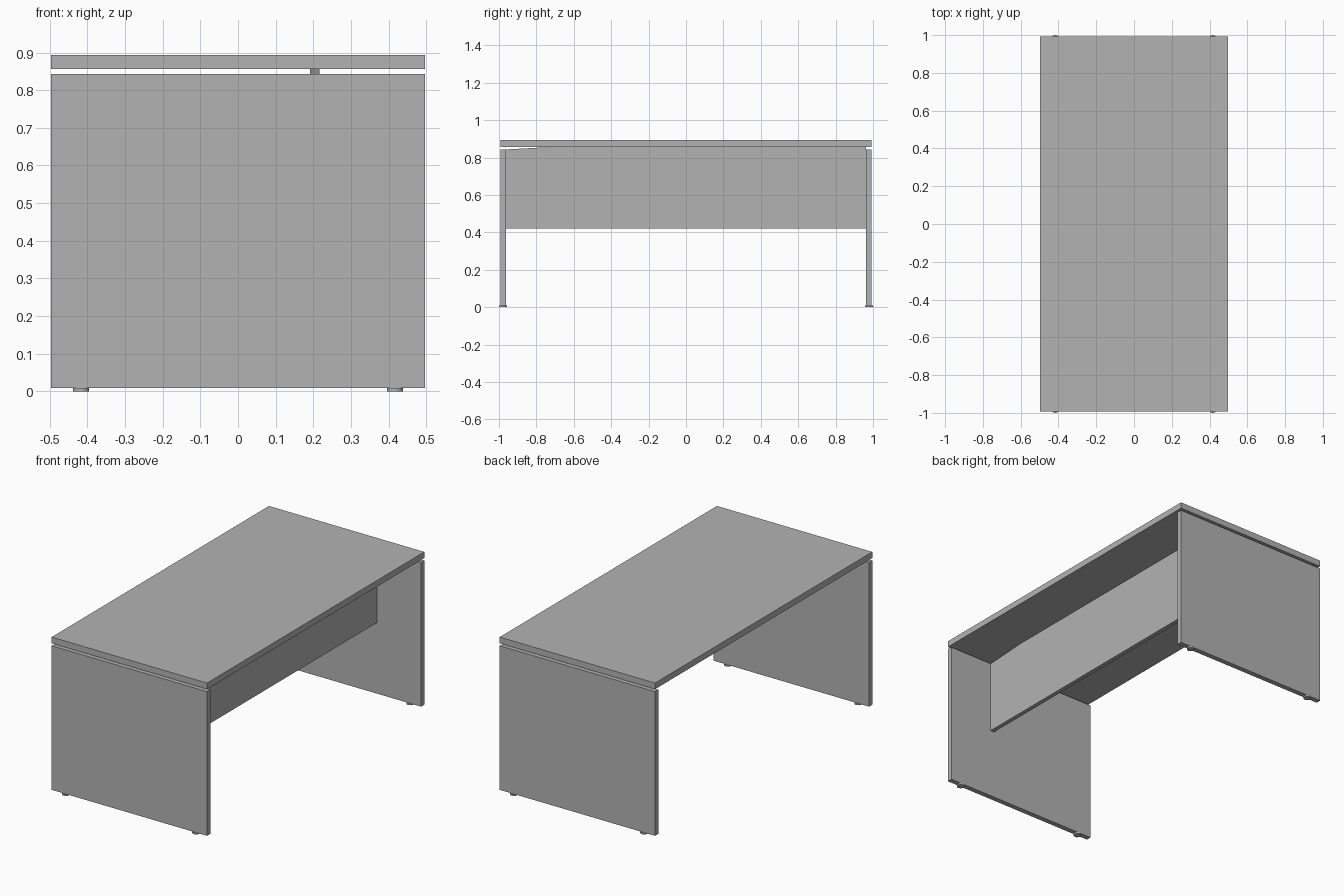
import bpy
import bmesh

cube = bpy.data.objects.get("Cube")
if cube:
    bpy.data.objects.remove(cube, do_unlink=True)

grey = bpy.data.materials.new("plain grey")
grey.use_nodes = True
colour = (0.45, 0.45, 0.45, 1)
grey.diffuse_color = colour
grey.node_tree.nodes["Principled BSDF"].inputs["Base Color"].default_value = colour


def finish(name, bm):
    bmesh.ops.recalc_face_normals(bm, faces=bm.faces)
    mesh = bpy.data.meshes.new(name)
    bm.to_mesh(mesh)
    bm.free()
    mesh.materials.append(grey)
    obj = bpy.data.objects.new(name, mesh)
    bpy.context.collection.objects.link(obj)
    return obj


def slab(name, x0, x1, outline):
    """Extrude a (y, z) outline along x."""
    bm = bmesh.new()
    face = bm.faces.new([bm.verts.new((x0, y, z)) for y, z in outline])
    out = bmesh.ops.extrude_face_region(bm, geom=[face])
    moved = [v for v in out["geom"] if isinstance(v, bmesh.types.BMVert)]
    bmesh.ops.translate(bm, verts=moved, vec=(x1 - x0, 0, 0))
    return finish(name, bm)


def rectangle(y0, y1, z0, z1):
    return [(y0, z0), (y1, z0), (y1, z1), (y0, z1)]


HALF_X, HALF_Y = 0.497, 0.993
INNER_Y = 0.963
TOP_UNDERSIDE = 0.857
LEG_TOP = 0.843
FOOT_HEIGHT = 0.009

# Desktop
slab("desktop", -HALF_X, HALF_X,
     rectangle(-HALF_Y, HALF_Y, TOP_UNDERSIDE, 0.893))

# Off-centre modesty panel, its top edge dipping at the front end
slab("modesty_panel", 0.191, 0.216,
     [(-INNER_Y, 0.42), (INNER_Y, 0.42), (INNER_Y, TOP_UNDERSIDE),
      (-0.71, TOP_UNDERSIDE), (-INNER_Y, LEG_TOP)])

# End panels, each on two round feet
for side, label in ((-1, "front"), (1, "back")):
    slab(label + "_end_panel", -HALF_X, HALF_X,
         rectangle(*sorted((side * INNER_Y, side * HALF_Y)), FOOT_HEIGHT, LEG_TOP))
    for x, hand in ((-0.417, "right"), (0.417, "left")):
        bm = bmesh.new()
        bmesh.ops.create_cone(bm, cap_ends=True, segments=24, radius1=0.021,
                              radius2=0.021, depth=FOOT_HEIGHT)
        foot = finish(f"{label}_{hand}_foot", bm)
        foot.location = (x, side * 0.979, FOOT_HEIGHT / 2)
        bpy.ops.object.select_all(action="DESELECT")
        foot.select_set(True)
        bpy.context.view_layer.objects.active = foot
        bpy.ops.object.shade_smooth_by_angle()
